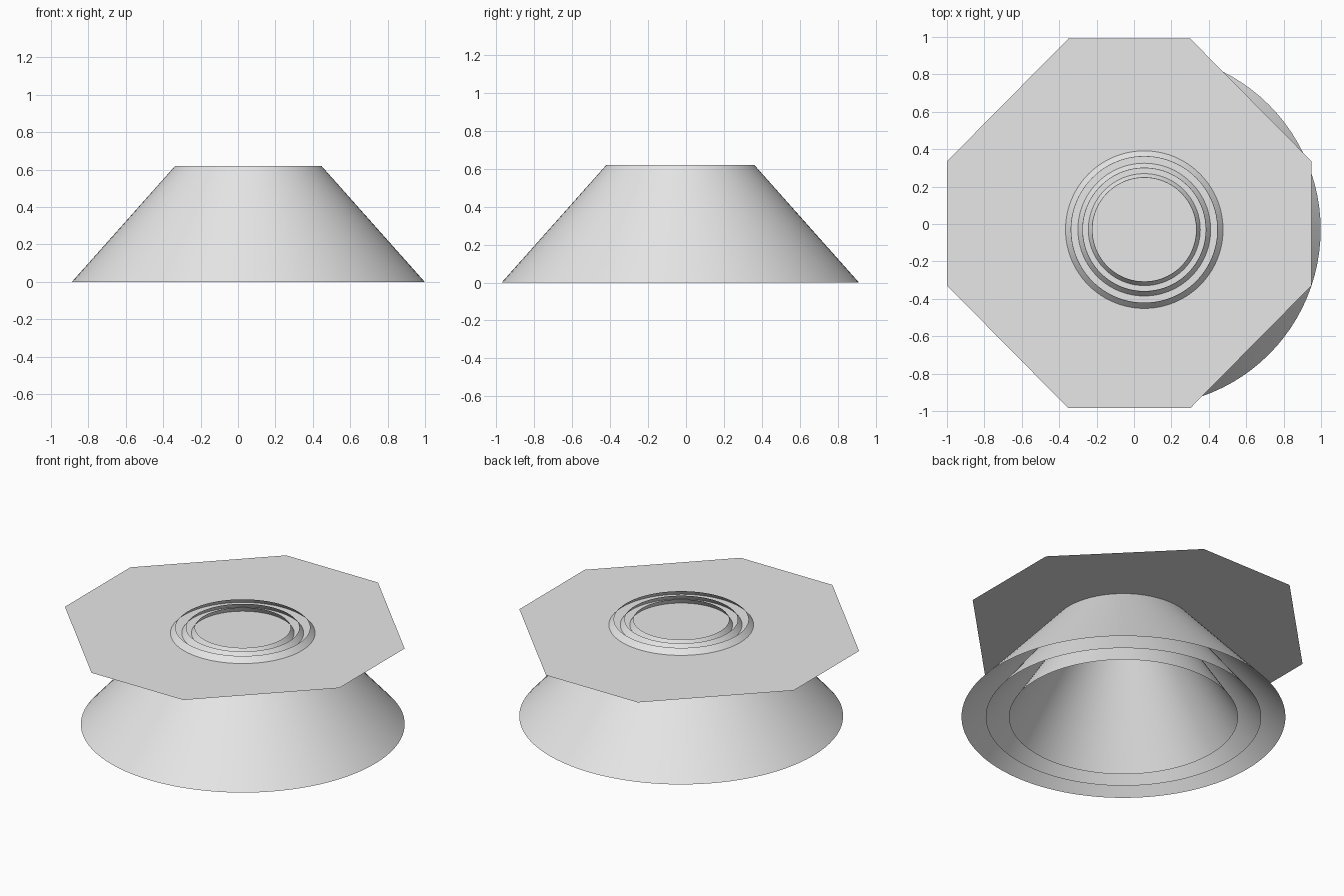
import bpy, bmesh, math

if "Cube" in bpy.data.objects:
    bpy.data.objects.remove(bpy.data.objects["Cube"])

CX, CY = 0.055, -0.03      # axis of the nested cones
HEIGHT = 0.62
PLATE_Z = 0.586

grey = bpy.data.materials.new("light_grey")
grey.diffuse_color = (0.8, 0.8, 0.8, 1.0)
grey.use_nodes = True
grey.node_tree.nodes["Principled BSDF"].inputs["Base Color"].default_value = grey.diffuse_color


def finish(bm, name, smooth):
    mesh = bpy.data.meshes.new(name)
    for f in bm.faces:
        f.smooth = smooth
    bm.to_mesh(mesh)
    bm.free()
    mesh.materials.append(grey)
    obj = bpy.data.objects.new(name, mesh)
    bpy.context.collection.objects.link(obj)
    return obj


# Three nested cone shells, open at both ends
def cone_shell(name, bottom_radius, top_radius):
    bm = bmesh.new()
    bmesh.ops.create_cone(bm, cap_ends=False, segments=96, radius1=bottom_radius,
                          radius2=top_radius, depth=HEIGHT)
    bmesh.ops.translate(bm, verts=bm.verts, vec=(CX, CY, HEIGHT / 2))
    bmesh.ops.recalc_face_normals(bm, faces=bm.faces)
    # Keep the shell facing away from the axis
    for f in bm.faces:
        c = f.calc_center_median()
        if f.normal.x * (c.x - CX) + f.normal.y * (c.y - CY) < 0:
            f.normal_flip()
    return finish(bm, name, True)


for name, r1, r2 in (("outer_cone", 0.943, 0.391),
                     ("middle_cone", 0.802, 0.329),
                     ("inner_cone", 0.667, 0.278)):
    cone_shell(name, r1, r2)

# Paper-thin octagonal plate crossing the cones just below their rims
bm = bmesh.new()
half_x, half_y, px, py = 0.975, 0.988, -0.025, 0.003
short = 0.326
corners = [(short, half_y), (-short, half_y), (-half_x, short + 0.006), (-half_x, -short - 0.006),
           (-short, -half_y), (short, -half_y), (half_x, -short - 0.006), (half_x, short + 0.006)]
bm.faces.new([bm.verts.new((x + px, y + py, PLATE_Z)) for x, y in corners])
bm.normal_update()
finish(bm, "octagon_plate", False)
